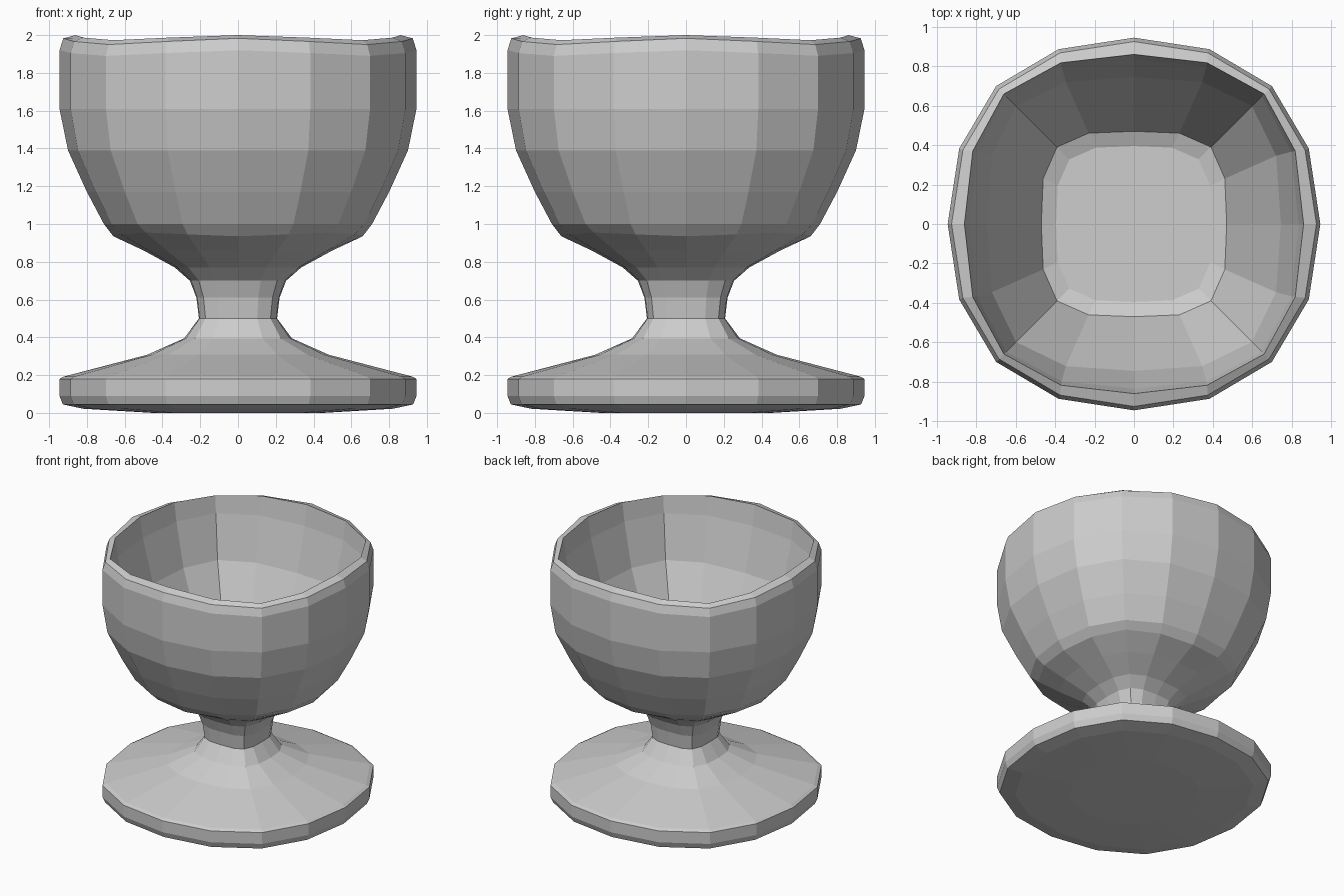
import bpy
import bmesh

cube = bpy.data.objects.get("Cube")
if cube:
    bpy.data.objects.remove(cube, do_unlink=True)

shade = (0.61, 0.61, 0.61, 1)
grey = bpy.data.materials.new("plain grey")
grey.use_nodes = True
grey.diffuse_color = shade
grey.node_tree.nodes["Principled BSDF"].inputs["Base Color"].default_value = shade


def outline(half_width, z, square=0, drop=0):
    """Sixteen-sided ring; square makes it boxier, drop lowers its diagonals."""
    near, far = 0.405 + 0.085 * square, 0.938 + 0.042 * square
    corner = 0.74 + 0.09 * square
    quarter = [(1, 0, 0), (far, near, 0.5), (corner, corner, 1), (near, far, 0.5)]
    ring = []
    for turn in range(4):
        for x, y, d in quarter:
            for _ in range(turn):
                x, y = -y, x
            ring.append((x * half_width, y * half_width, z - d * drop))
    return ring


def loft(name, rings, cap_start=False, cap_end=False):
    """Skin a stack of rings, flat shaded, with optional end caps."""
    bm = bmesh.new()
    loops = [[bm.verts.new(p) for p in outline(*r)] for r in rings]
    for a, b in zip(loops, loops[1:]):
        for i in range(len(a)):
            j = (i + 1) % len(a)
            bm.faces.new((a[i], a[j], b[j], b[i]))
    if cap_start:
        bm.faces.new(loops[0][::-1])
    if cap_end:
        bm.faces.new(loops[-1])
    mesh = bpy.data.meshes.new(name)
    bm.to_mesh(mesh)
    bm.free()
    mesh.materials.append(grey)
    obj = bpy.data.objects.new(name, mesh)
    bpy.context.collection.objects.link(obj)
    return obj


# Rings shared between neighbouring parts
foot_top = (0.285, 0.395, 0.6)
bowl_base = (0.335, 0.77, 0.5)

# Broad foot with a slightly domed underside
loft("foot", [
    (0.45, 0.0), (0.82, 0.022), (0.927, 0.045), (0.945, 0.09),
    (0.945, 0.18), (0.92, 0.193), (0.48, 0.308, 0.3), foot_top,
], cap_start=True)

# Squarish waisted stem
loft("stem", [foot_top, (0.207, 0.50, 1), (0.22, 0.61, 1), (0.255, 0.70, 0.8), bowl_base])

# Bowl: outside, rolled rim with lowered diagonals, then the steep boxier inside
loft("bowl", [
    bowl_base, (0.50, 0.86, 0.2), (0.66, 0.935, 0, -0.02), (0.71, 1.0, 0.1),
    (0.80, 1.17, 0.1), (0.90, 1.39, 0.1), (0.945, 1.61), (0.945, 1.92, 0, 0.03),
    (0.925, 1.983, 0, 0.033), (0.86, 2.0, 0.3, 0.027),
    (0.835, 1.84, 0.4), (0.745, 1.5, 0.7),
    (0.47, 0.93, 1), (0.395, 0.90, 1),
], cap_end=True)
